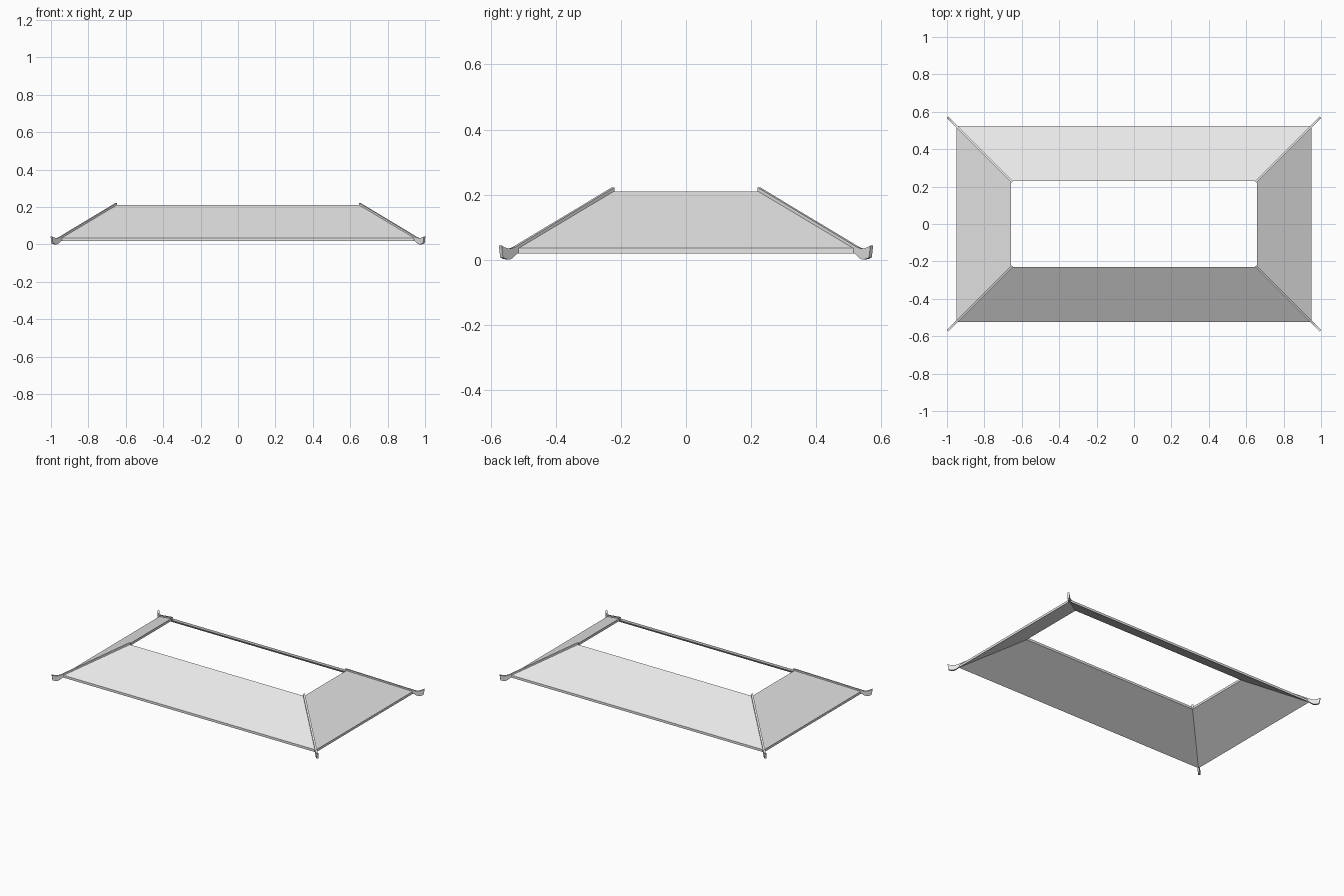
import bpy
import bmesh
from mathutils import Vector

cube = bpy.data.objects.get("Cube")
if cube:
    bpy.data.objects.remove(cube, do_unlink=True)

grey = bpy.data.materials.new("light_grey")
grey.use_nodes = True
grey.diffuse_color = (0.8, 0.8, 0.8, 1)
grey.node_tree.nodes["Principled BSDF"].inputs["Base Color"].default_value = (0.8, 0.8, 0.8, 1)

EAVE_X, EAVE_Y, EAVE_Z = 0.95, 0.523, 0.035
TOP_X, TOP_Y, TOP_Z = 0.657, 0.23, 0.21
THICK = 0.016
HIP_SHIFT = EAVE_X - EAVE_Y


def extruded(name, points, offset):
    """Extrude a flat outline by an offset into a closed solid."""
    bm = bmesh.new()
    face = bm.faces.new([bm.verts.new(p) for p in points])
    result = bmesh.ops.extrude_face_region(bm, geom=[face], use_keep_orig=True)
    moved = [v for v in result["geom"] if isinstance(v, bmesh.types.BMVert)]
    bmesh.ops.translate(bm, verts=moved, vec=Vector(offset))
    bmesh.ops.recalc_face_normals(bm, faces=bm.faces)
    mesh = bpy.data.meshes.new(name)
    bm.to_mesh(mesh)
    bm.free()
    mesh.materials.append(grey)
    obj = bpy.data.objects.new(name, mesh)
    bpy.context.collection.objects.link(obj)
    return obj


# Sloping roof panels, mitred at the hips
for name, sign in (("front", -1), ("back", 1)):
    extruded(name + "_roof_panel", [
        (-EAVE_X, sign * EAVE_Y, EAVE_Z), (EAVE_X, sign * EAVE_Y, EAVE_Z),
        (TOP_X, sign * TOP_Y, TOP_Z), (-TOP_X, sign * TOP_Y, TOP_Z)], (0, 0, -THICK))
for name, sign in (("right", -1), ("left", 1)):
    extruded(name + "_roof_panel", [
        (sign * EAVE_X, -EAVE_Y, EAVE_Z), (sign * EAVE_X, EAVE_Y, EAVE_Z),
        (sign * TOP_X, TOP_Y, TOP_Z), (sign * TOP_X, -TOP_Y, TOP_Z)], (0, 0, -THICK))

# Thin hip ridges with upturned tips: (distance in y, height)
ridge_profile = [
    (0.224, 0.222), (0.510, 0.050), (0.526, 0.040), (0.538, 0.035), (0.550, 0.034),
    (0.560, 0.037), (0.571, 0.043), (0.567, 0.007), (0.558, 0.002), (0.546, 0.0),
    (0.535, 0.006), (0.523, 0.019), (0.230, 0.194), (0.224, 0.210)]
HALF = 0.0042
for y_name, sy in (("front", -1), ("back", 1)):
    for x_name, sx in (("right", -1), ("left", 1)):
        outline = [(sx * (s + HIP_SHIFT + HALF), sy * (s - HALF), z) for s, z in ridge_profile]
        extruded(f"{y_name}_{x_name}_hip_ridge", outline, (-2 * HALF * sx, 2 * HALF * sy, 0))
